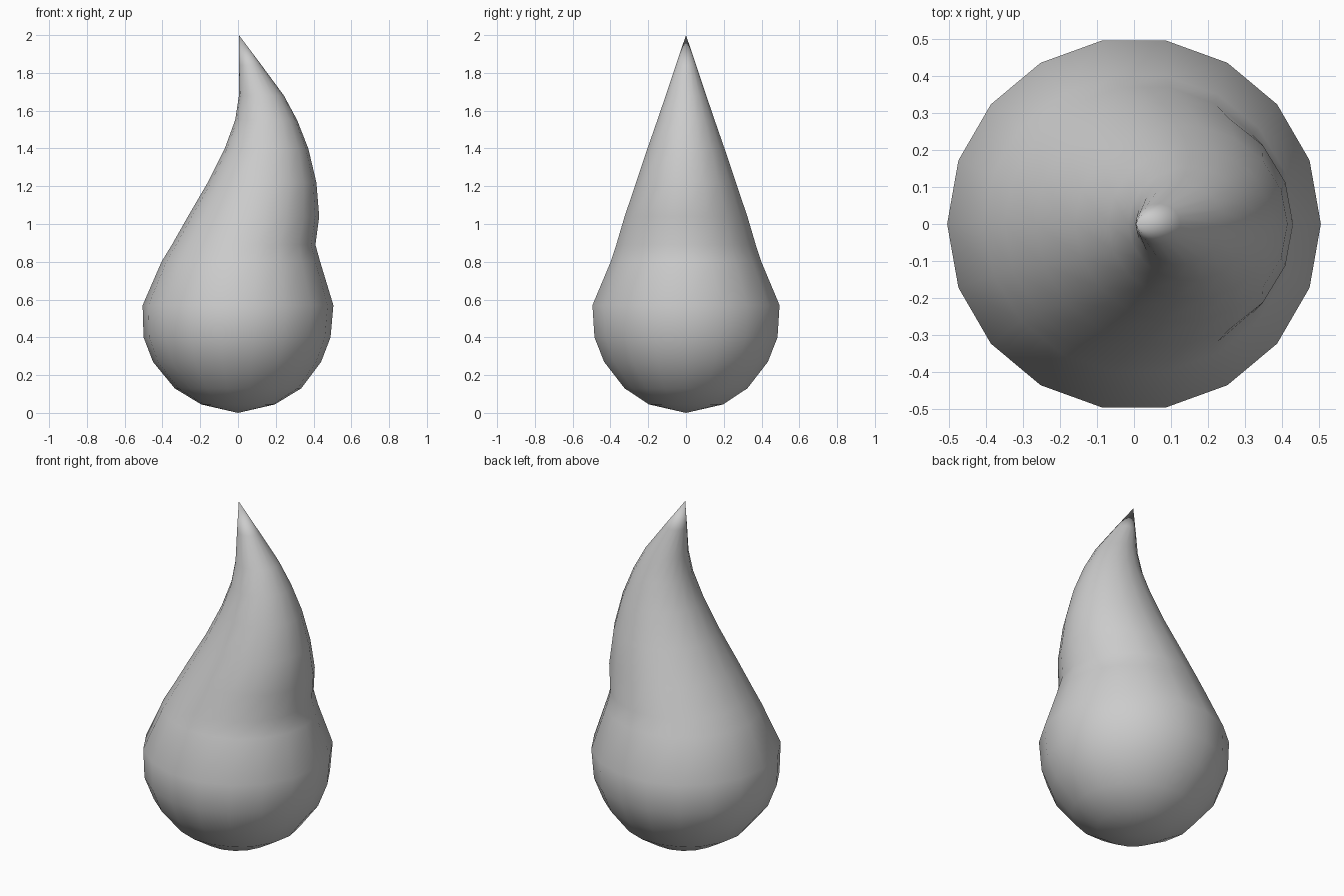
import bpy, bmesh
from math import sin, cos, pi

if "Cube" in bpy.data.objects:
    bpy.data.objects.remove(bpy.data.objects["Cube"])

# Profile sections: z, left x, right x, half depth in y
SECTIONS = [
    (0.045, -0.195, 0.195, 0.20),
    (0.13, -0.335, 0.335, 0.33),
    (0.27, -0.45, 0.44, 0.44),
    (0.40, -0.50, 0.49, 0.492),
    (0.57, -0.505, 0.505, 0.503),
    (0.80, -0.405, 0.435, 0.405),
    (0.89, -0.35, 0.41, 0.375),
    (1.04, -0.265, 0.43, 0.33),
    (1.22, -0.16, 0.415, 0.268),
    (1.40, -0.07, 0.372, 0.207),
    (1.55, -0.015, 0.313, 0.154),
    (1.68, 0.005, 0.243, 0.109),
    (1.84, 0.004, 0.125, 0.055),
]
SIDES = 18

# Loft the curled drop from bottom pole to pointed tip
bm = bmesh.new()
rings = []
for z, left, right, depth in SECTIONS:
    cx, rx = (left + right) / 2, (right - left) / 2
    rings.append([bm.verts.new((cx + rx * cos(2 * pi * i / SIDES),
                                depth * sin(2 * pi * i / SIDES), z))
                  for i in range(SIDES)])
bottom = bm.verts.new((0, 0, 0))
tip = bm.verts.new((0.005, 0, 2))
for i in range(SIDES):
    j = (i + 1) % SIDES
    bm.faces.new((bottom, rings[0][j], rings[0][i]))
    bm.faces.new((rings[-1][i], rings[-1][j], tip))
    for a, b in zip(rings, rings[1:]):
        bm.faces.new((a[i], a[j], b[j], b[i]))
bmesh.ops.recalc_face_normals(bm, faces=bm.faces)
for f in bm.faces:
    f.smooth = True

mesh = bpy.data.meshes.new("curled_drop")
bm.to_mesh(mesh)
bm.free()
drop = bpy.data.objects.new("curled_drop", mesh)
bpy.context.collection.objects.link(drop)
